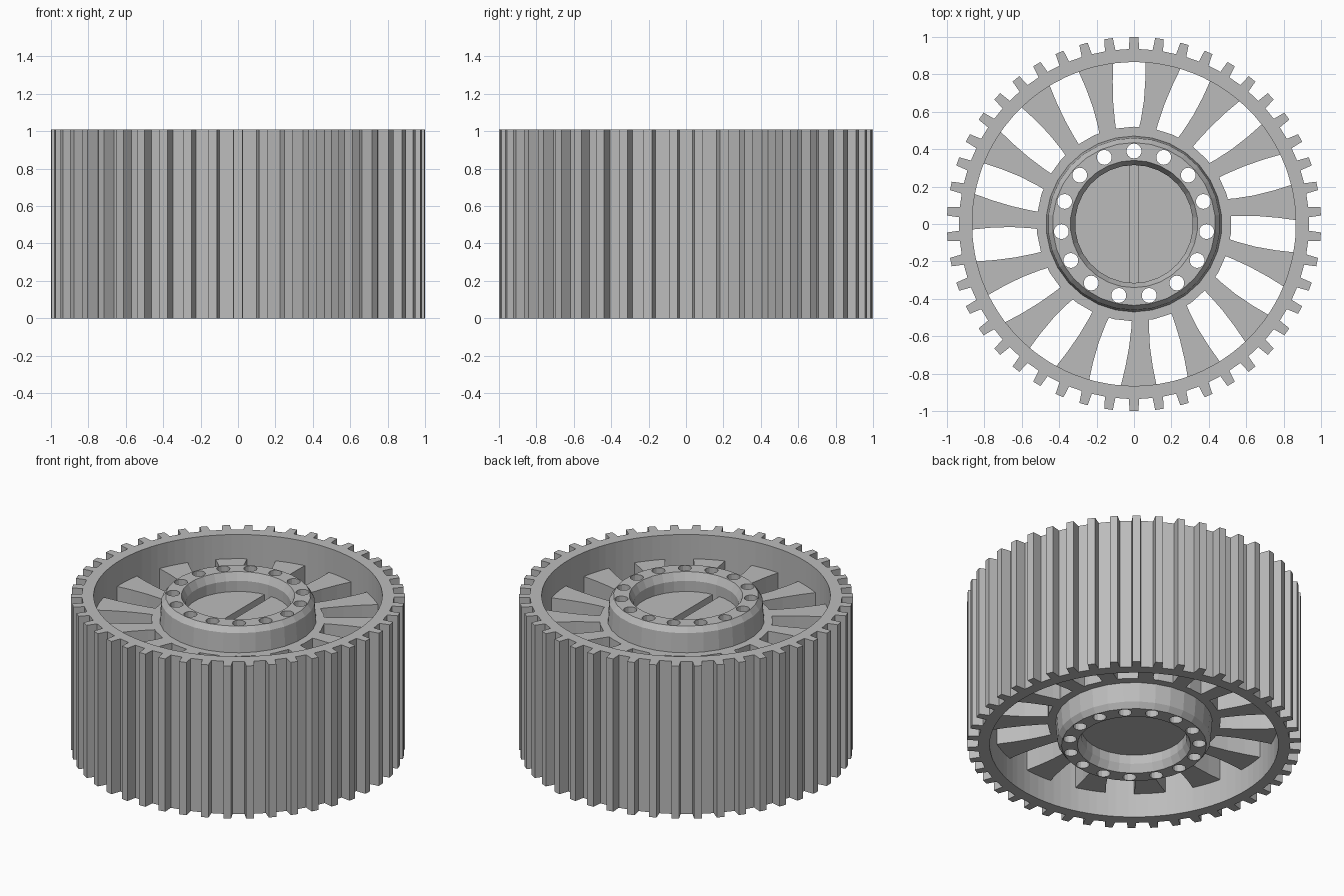
import bpy, bmesh
from math import sin, cos, radians, tau

cube = bpy.data.objects.get("Cube")
if cube:
    bpy.data.objects.remove(cube)

HEIGHT = 1.01
TEETH = 46
SPOKES = 15
SPOKE_LOW, SPOKE_TOP = 0.16, 0.85

grey = bpy.data.materials.new("plain_grey")
grey.use_nodes = True
grey.diffuse_color = (0.5, 0.5, 0.5, 1)
grey.node_tree.nodes["Principled BSDF"].inputs["Base Color"].default_value = (0.5, 0.5, 0.5, 1)


def polar(r, a, z=0.0):
    """Point at radius r, angle a clockwise from +y."""
    return (r * sin(a), r * cos(a), z)


def finish(bm, name):
    bmesh.ops.recalc_face_normals(bm, faces=bm.faces)
    mesh = bpy.data.meshes.new(name)
    bm.to_mesh(mesh)
    bm.free()
    mesh.materials.append(grey)
    obj = bpy.data.objects.new(name, mesh)
    bpy.context.collection.objects.link(obj)
    return obj


def loft(bm, rings, close=False):
    """Join equal rings of points with quads, optionally back to the first."""
    rows = [[bm.verts.new(p) for p in ring] for ring in rings]
    pairs = list(zip(rows, rows[1:])) + ([(rows[-1], rows[0])] if close else [])
    for low, high in pairs:
        n = len(low)
        for i in range(n):
            j = (i + 1) % n
            bm.faces.new((low[i], low[j], high[j], high[i]))
    return rows


def prism(bm, outline, z0, z1):
    rows = loft(bm, [[(x, y, z) for x, y, _ in outline] for z in (z0, z1)])
    for row in rows:
        bm.faces.new(row)


def circle(r, z, n):
    return [polar(r, tau * i / n, z) for i in range(n)]


def cut(obj, cutter):
    cutter.hide_render = True
    cutter.hide_viewport = True
    cutter.display_type = 'WIRE'
    mod = obj.modifiers.new("cut", 'BOOLEAN')
    mod.operation = 'DIFFERENCE'
    mod.solver = 'EXACT'
    mod.object = cutter


# Toothed rim: one closed band with straight-sided teeth
outer, inner = [], []
for t in range(TEETH):
    mid = tau * t / TEETH
    for r, half in ((0.935, -0.028), (1.0, -0.023), (1.0, 0.023), (0.935, 0.028)):
        outer.append((r, mid + half / r))
        inner.append((0.865, mid + half / r))
bm = bmesh.new()
loft(bm, [[polar(r, a, z) for r, a in ring] for ring, z in
          ((outer, 0), (outer, HEIGHT), (inner, HEIGHT), (inner, 0))], close=True)
finish(bm, "toothed_rim")

# Swept spokes, widening towards the rim
bm = bmesh.new()
left_edge = [(0.50, 2.7), (0.56, 3.8), (0.66, 4.6), (0.77, 4.5), (0.88, 4.0)]
right_edge = [(0.88, 16.8), (0.77, 15.5), (0.66, 14.3), (0.56, 13.5), (0.50, 13.2)]
for s in range(SPOKES):
    turn = tau * s / SPOKES
    prism(bm, [polar(r, turn + radians(a)) for r, a in left_edge + right_edge],
          SPOKE_LOW, SPOKE_TOP)
finish(bm, "spokes")

# Hub: turned profile with chamfers and a step that carries the spokes
upper = [(0.315, 0.96), (0.34, HEIGHT), (0.435, HEIGHT), (0.46, 0.975),
         (0.47, SPOKE_TOP), (0.52, SPOKE_TOP)]
lower = [(r, HEIGHT - z) for r, z in reversed(upper)]
bm = bmesh.new()
loft(bm, [circle(r, z, 30) for r, z in upper + lower], close=True)
hub = finish(bm, "hub")

# Bolt holes right through the hub
bm = bmesh.new()
for s in range(SPOKES):
    cx, cy, _ = polar(0.39, tau * s / SPOKES)
    prism(bm, [(cx + x, cy + y, z) for x, y, z in circle(0.04, 0, 14)], -0.1, HEIGHT + 0.1)
cut(hub, finish(bm, "bolt_hole_cutter"))

# Core plate closing the bore, with a slot across its top
bm = bmesh.new()
prism(bm, circle(0.325, 0, 30), 0.11, 0.89)
core = finish(bm, "core_plate")
bm = bmesh.new()
prism(bm, [(x, y, 0) for x, y in ((-0.025, -0.5), (0.025, -0.5), (0.025, 0.5), (-0.025, 0.5))],
      0.83, 1.0)
cut(core, finish(bm, "slot_cutter"))
